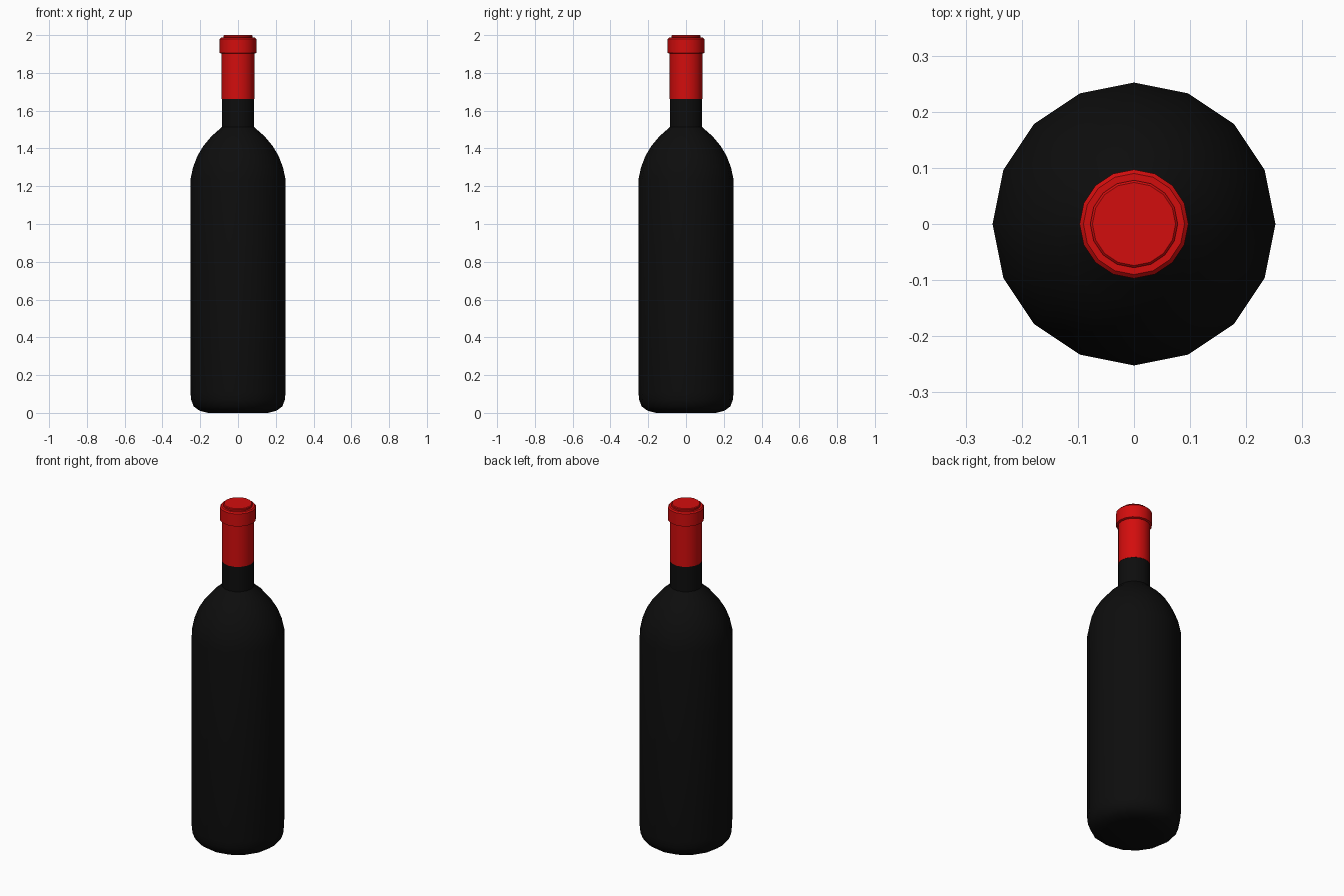
import bpy
import bmesh
from math import cos, sin, tau, radians

SIDES = 16

old = bpy.data.objects.get("Cube")
if old:
    bpy.data.objects.remove(old, do_unlink=True)


def make_material(name, rgb):
    mat = bpy.data.materials.new(name)
    mat.use_nodes = True
    mat.diffuse_color = (*rgb, 1)
    mat.node_tree.nodes["Principled BSDF"].inputs["Base Color"].default_value = (*rgb, 1)
    return mat


def lathe(name, profile, mat):
    """Spin a (radius, height) profile around z and cap both ends."""
    bm = bmesh.new()
    rings = [[bm.verts.new((r * cos(tau * i / SIDES), r * sin(tau * i / SIDES), z))
              for i in range(SIDES)] for r, z in profile]
    for low, high in zip(rings, rings[1:]):
        for i in range(SIDES):
            j = (i + 1) % SIDES
            bm.faces.new((low[i], low[j], high[j], high[i]))
    bm.faces.new(rings[0][::-1])
    bm.faces.new(rings[-1])
    mesh = bpy.data.meshes.new(name)
    bm.to_mesh(mesh)
    bm.free()
    mesh.materials.append(mat)
    obj = bpy.data.objects.new(name, mesh)
    bpy.context.collection.objects.link(obj)
    bpy.ops.object.select_all(action="DESELECT")
    obj.select_set(True)
    bpy.context.view_layer.objects.active = obj
    bpy.ops.object.shade_smooth_by_angle(angle=radians(40))
    return obj


glass = make_material("black glass", (0.004, 0.004, 0.004))
foil = make_material("red foil", (0.65, 0.004, 0.004))

# Body with rounded base and curved shoulder
lathe("bottle_body", [
    (0.16, 0.0), (0.205, 0.012), (0.235, 0.035), (0.248, 0.07), (0.252, 0.11),
    (0.252, 1.235), (0.238, 1.3), (0.215, 1.36), (0.182, 1.415),
    (0.14, 1.465), (0.1, 1.5), (0.085, 1.515)], glass)

# Bare part of the neck
lathe("bottle_neck", [(0.086, 1.505), (0.086, 1.665)], glass)

# Foil sleeve around the upper neck
lathe("foil_sleeve", [(0.087, 1.662), (0.087, 1.91)], foil)

# Thick lip ring under the cap
lathe("lip_ring", [(0.088, 1.902), (0.097, 1.906), (0.097, 1.98), (0.09, 1.987)], foil)

# Cap disc on top
lathe("cap_top", [(0.078, 1.98), (0.078, 1.996), (0.074, 2.0)], foil)
